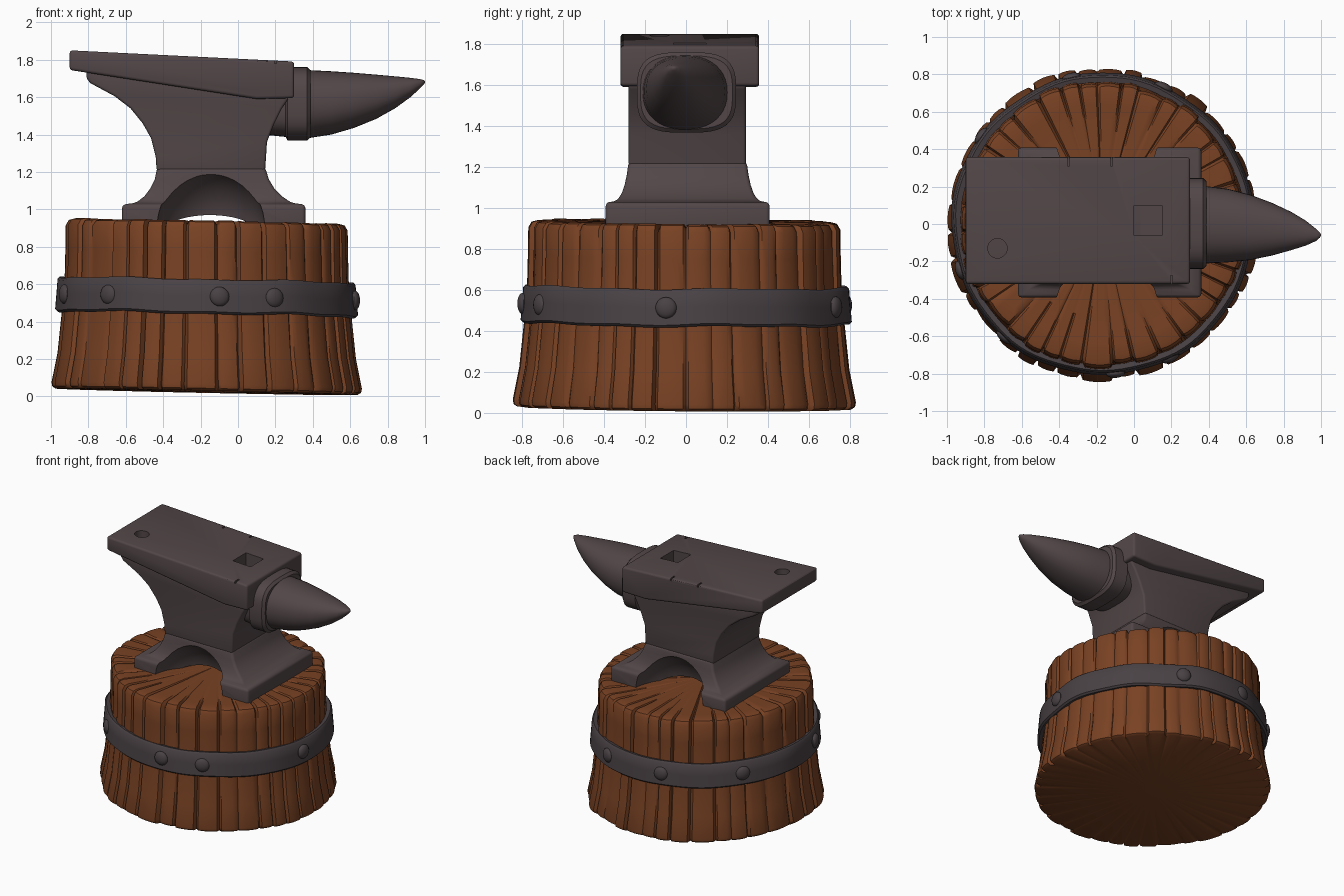
import bpy, bmesh, math, random
from math import sin, cos, pi, radians
from mathutils import Matrix, Vector

random.seed(7)
cube = bpy.data.objects.get("Cube")
if cube:
    bpy.data.objects.remove(cube)


def material(name, color):
    m = bpy.data.materials.new(name)
    m.use_nodes = True
    m.diffuse_color = (*color, 1)
    bsdf = m.node_tree.nodes["Principled BSDF"]
    bsdf.inputs["Base Color"].default_value = (*color, 1)
    bsdf.inputs["Roughness"].default_value = 0.8
    return m


WOOD = material("brown wood", (0.19, 0.054, 0.017))
IRON = material("anvil iron", (0.085, 0.062, 0.064))
BAND = material("band iron", (0.068, 0.054, 0.060))
CX = -0.168  # stump axis


def make(name, bm, mat, bevel=0, cutters=(), angle=35):
    """Turn a bmesh into a shaded object, bevelled and cut."""
    bmesh.ops.recalc_face_normals(bm, faces=bm.faces)
    mesh = bpy.data.meshes.new(name)
    bm.to_mesh(mesh)
    bm.free()
    obj = bpy.data.objects.new(name, mesh)
    bpy.context.collection.objects.link(obj)
    if mat:
        mesh.materials.append(mat)
    bpy.ops.object.select_all(action="DESELECT")
    obj.select_set(True)
    bpy.context.view_layer.objects.active = obj
    if bevel:
        mod = obj.modifiers.new("bevel", "BEVEL")
        mod.width, mod.segments, mod.limit_method = bevel, 3, "ANGLE"
        mod.angle_limit = radians(25)
        bpy.ops.object.modifier_apply(modifier="bevel")
    for c in cutters:
        mod = obj.modifiers.new("cut", "BOOLEAN")
        mod.operation, mod.solver, mod.object = "DIFFERENCE", "EXACT", c
        bpy.ops.object.modifier_apply(modifier="cut")
    for c in cutters:
        bpy.data.objects.remove(c)
    bpy.ops.object.shade_smooth_by_angle(angle=radians(angle))
    return obj


def loft(rings, closed=False):
    """Skin closed rings of points; cap the ends or join them."""
    bm = bmesh.new()
    vs = [[bm.verts.new(p) for p in ring] for ring in rings]
    n = len(vs[0])
    pairs = list(zip(vs, vs[1:])) + ([(vs[-1], vs[0])] if closed else [])
    for a, b in pairs:
        for i in range(n):
            j = (i + 1) % n
            bm.faces.new((a[i], a[j], b[j], b[i]))
    if not closed:
        bm.faces.new(vs[0])
        bm.faces.new(vs[-1])
    return bm


def extrude_y(profile, y0, y1):
    return loft([[(x, y, z) for x, z in profile] for y in (y0, y1)])


def cutter(kind, loc, size):
    bm = bmesh.new()
    if kind == "box":
        bmesh.ops.create_cube(bm, size=1)
    elif kind == "ball":
        bmesh.ops.create_uvsphere(bm, u_segments=40, v_segments=24, radius=1)
    else:
        bmesh.ops.create_cone(bm, cap_ends=True, segments=28, radius1=1, radius2=1, depth=2)
    bmesh.ops.transform(bm, matrix=Matrix.LocRotScale(Vector(loc), None, Vector(size)), verts=bm.verts)
    obj = make("cutter", bm, None)
    obj.hide_render = True
    return obj


def settle(bm):
    """Lean the stump slightly toward +x and +y."""
    for v in bm.verts:
        v.co.z += 0.015 - 0.021 * v.co.x - 0.008 * v.co.y
    return bm


# Stump: irregular staves with grooves between them
cuts, a = [], 0.0
while a < 2 * pi - 0.1:
    cuts.append(a)
    a += random.uniform(0.12, 0.25)
cuts.append(2 * pi)
columns = []  # angle, groove amount, stave swell, height offset, crack reach
for a0, a1 in zip(cuts, cuts[1:]):
    w, swell, lift = a1 - a0, random.uniform(-0.012, 0.014), random.uniform(-0.01, 0.01)
    reach = random.choice((0.1, 0.2, 0.2, 0.8))
    deep = random.uniform(0.5, 1)
    columns.append((a0, deep, 0, -0.005, reach))
    for t in (0.1, 0.3, 0.5, 0.7, 0.9):
        columns.append((a0 + w * t, 0, swell - 0.03 * (t - 0.5) ** 2, lift, 0))
# radius, height, side groove depth, crack weight on top
profile = [(0.02, 0.912, 0, 0), (0.3, 0.912, 0, 0.4), (0.5, 0.912, 0, 0.8),
           (0.64, 0.914, 0, 1), (0.71, 0.916, 0.006, 1.2), (0.74, 0.908, 0.02, 1.4),
           (0.756, 0.88, 0.032, 0), (0.758, 0.75, 0.028, 0), (0.762, 0.6, 0.024, 0),
           (0.777, 0.42, 0.024, 0), (0.80, 0.2, 0.03, 0), (0.832, 0.04, 0.034, 0),
           (0.828, 0.018, 0.034, 0), (0.81, 0.006, 0.03, 0), (0.02, 0.004, 0, 0)]
rings = []
for k, (r, z, depth, crack) in enumerate(profile):
    ring = []
    for ang, groove, swell, lift, reach in columns:
        edge = 1 if r > 0.7 else 0
        rr = r + edge * swell - groove * depth
        zz = z
        if k < 7:
            zz += lift * min(1, r) ** 3
            zz -= groove * 0.022 * crack * (1 if r > 0.6 else reach)
        ring.append((CX + rr * cos(ang), rr * sin(ang), zz))
    rings.append(ring)
make("wooden_stump", settle(loft(rings)), WOOD, angle=38)

# Iron band: rounded rectangular section swept round the stump
section = [(0.755, 0.43), (0.795, 0.418), (0.808, 0.43), (0.801, 0.515),
           (0.795, 0.59), (0.784, 0.602), (0.755, 0.595)]
rings = []
for i in range(96):
    t = 2 * pi * i / 96
    wob = 0.004 * sin(5 * t) + 0.003 * sin(11 * t)
    rings.append([(CX + (r + wob) * cos(t), (r + wob) * sin(t), z + wob) for r, z in section])
make("iron_band", settle(loft(rings, True)), BAND, angle=50)

# Rivets on the band
for i, deg in enumerate((-131, -85, -63, -7, 66, 102, 144, 198)):
    bm = bmesh.new()
    bmesh.ops.create_uvsphere(bm, u_segments=16, v_segments=10, radius=1)
    t = radians(deg)
    mat = (Matrix.Translation((CX + 0.80 * cos(t), 0.80 * sin(t), 0.51))
           @ Matrix.Rotation(t, 4, "Z") @ Matrix.Diagonal((0.026, 0.052, 0.052, 1)))
    bmesh.ops.transform(bm, matrix=mat, verts=bm.verts)
    make(f"rivet_{i + 1}", settle(bm), BAND)

# Anvil foot: flared block with scooped arches
levels = [(0.88, -0.62, 0.36, 0.40), (1.025, -0.62, 0.36, 0.40), (1.035, -0.545, 0.285, 0.345),
          (1.07, -0.50, 0.235, 0.322), (1.11, -0.47, 0.195, 0.308), (1.16, -0.445, 0.165, 0.297),
          (1.225, -0.432, 0.145, 0.288)]
rings = [[(x0, 0.008 - h, z), (x1, 0.008 - h, z), (x1, 0.008 + h, z), (x0, 0.008 + h, z)]
         for z, x0, x1, h in levels]
arches = [cutter("ball", (-0.145, s * 0.43 + 0.008, 0.90), (0.29, 0.31, 0.32)) for s in (-1, 1)]
arches.append(cutter("ball", (-0.15, 0, 0.87), (0.26, 1.2, 0.10)))
make("anvil_foot", loft(rings), IRON, 0.018, arches, angle=30)

# Anvil waist and underside of the heel
waist = [(-0.435, 1.205), (-0.44, 1.28), (-0.465, 1.38), (-0.51, 1.46), (-0.575, 1.54),
         (-0.66, 1.605), (-0.79, 1.675), (-0.81, 1.70), (-0.81, 1.77), (0.275, 1.68),
         (0.27, 1.59), (0.235, 1.54), (0.19, 1.45), (0.155, 1.36), (0.145, 1.205)]
make("anvil_waist", extrude_y(waist, -0.28, 0.292), IRON, 0.014, angle=40)

# Anvil face with square hole, round hole and worn edge notches
holes = [cutter("box", (0.075, 0.018, 1.80), (0.15, 0.16, 0.2)),
         cutter("cylinder", (-0.73, -0.13, 1.84), (0.052, 0.052, 0.1))]
holes += [cutter("box", (x, y, z), (0.012, 0.09, 0.04)) for x, y, z in
          ((0.2, -0.32, 1.80), (-0.35, 0.355, 1.826), (-0.12, 0.355, 1.815))]
face = [(-0.9, 1.745), (-0.9, 1.85), (0.3, 1.79), (0.3, 1.595), (0.1, 1.59)]
make("anvil_face", extrude_y(face, -0.32, 0.357), IRON, 0.016, holes, angle=30)


def round_ring(x, y0, y1, z0, z1, power=1.0, n=40):
    """Superellipse section in the yz plane."""
    def s(v):
        return math.copysign(abs(v) ** power, v)
    return [(x, (y0 + y1) / 2 + (y1 - y0) / 2 * s(cos(2 * pi * i / n)),
             (z0 + z1) / 2 + (z1 - z0) / 2 * s(sin(2 * pi * i / n))) for i in range(n)]


# Horn collar
collar = [(0.16, 0.03), (0.255, 0.02), (0.265, 0.0), (0.37, 0.0), (0.388, 0.018)]
make("horn_collar", loft([round_ring(x, -0.24 + d, 0.245 - d, 1.367 + d, 1.76 - d, 0.62)
                          for x, d in collar]), IRON, angle=40)

# Horn tapering to an offset tip
horn = [(0.36, -0.212, 0.205, 1.378, 1.745), (0.5, -0.205, 0.188, 1.40, 1.738),
        (0.62, -0.193, 0.157, 1.435, 1.73), (0.74, -0.168, 0.112, 1.484, 1.72),
        (0.84, -0.14, 0.065, 1.54, 1.711), (0.92, -0.115, 0.017, 1.598, 1.703),
        (0.975, -0.09, -0.027, 1.648, 1.696), (0.995, -0.072, -0.046, 1.67, 1.69),
        (1.0, -0.062, -0.056, 1.678, 1.685)]
make("horn", loft([round_ring(*h, power=0.9) for h in horn]), IRON, angle=50)
